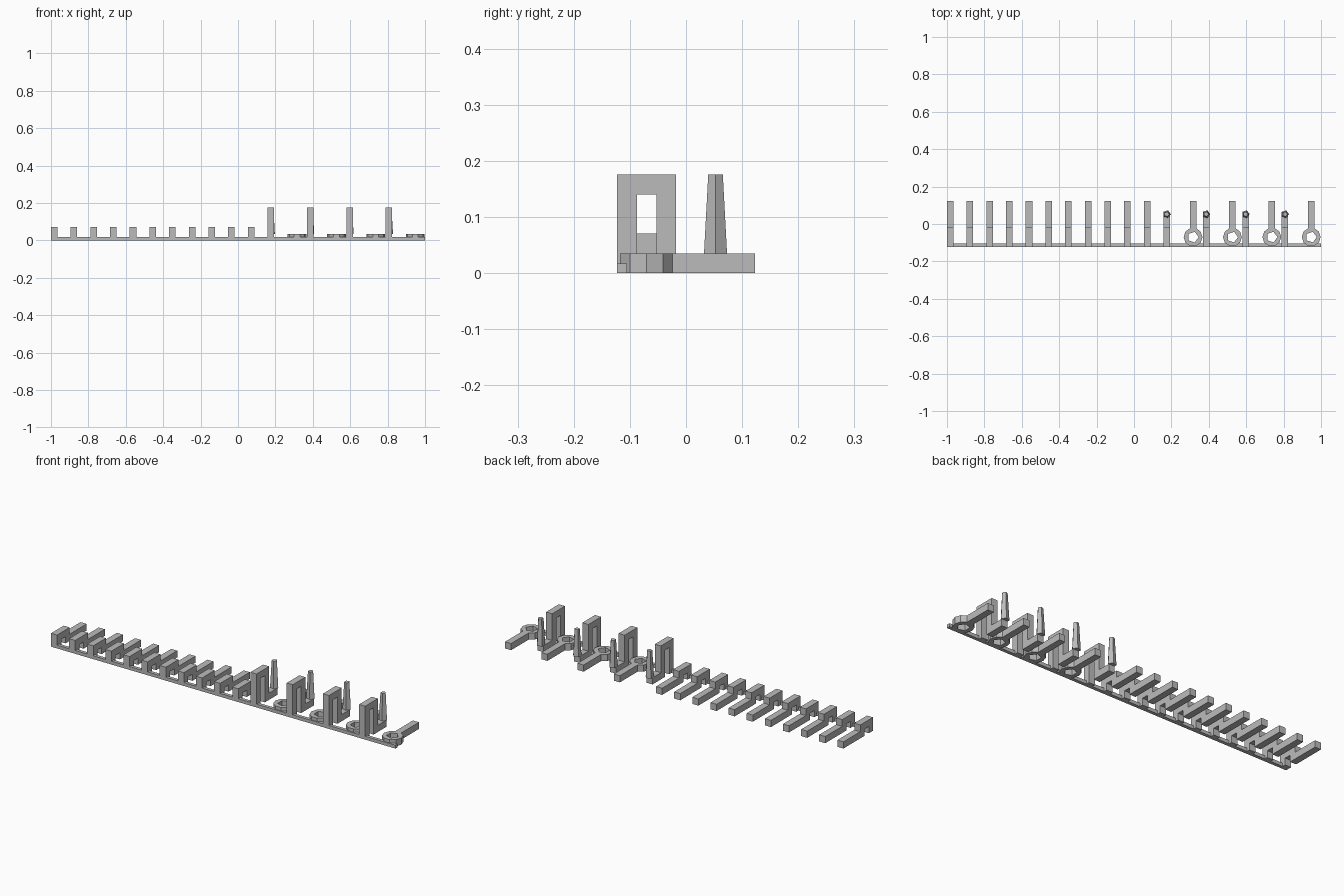
import bpy, math

if "Cube" in bpy.data.objects:
    bpy.data.objects.remove(bpy.data.objects["Cube"])

U = 2 / 114  # building unit: the strip is 114 units long

gray = bpy.data.materials.new("light gray")
gray.diffuse_color = (0.5, 0.5, 0.5, 1)
gray.use_nodes = True
gray.node_tree.nodes["Principled BSDF"].inputs["Base Color"].default_value = gray.diffuse_color


def make(name, verts, faces):
    me = bpy.data.meshes.new(name)
    me.from_pydata([tuple(c * U for c in v) for v in verts], [], faces)
    me.materials.append(gray)
    ob = bpy.data.objects.new(name, me)
    bpy.context.collection.objects.link(ob)
    return ob


def box(name, x0, x1, y0, y1, z0, z1):
    return extrude_x(name, [(y0, z0), (y1, z0), (y1, z1), (y0, z1)], x0, x1)


def extrude_x(name, profile, x0, x1):
    """Extrude a counter-clockwise (y, z) profile along x."""
    n = len(profile)
    verts = [(x, y, z) for x in (x0, x1) for y, z in profile]
    faces = [list(range(n))[::-1], list(range(n, 2 * n))]
    faces += [(i, (i + 1) % n, n + (i + 1) % n, n + i) for i in range(n)]
    return make(name, verts, faces)


def arch(name, x, height, end):
    """Two-legged arch with a low bar running backwards."""
    extrude_x(name, [(-7, 0), (-5, 0), (-5, height - 2), (-3, height - 2),
                     (-3, 0), (end, 0), (end, 2), (-1, 2),
                     (-1, height), (-7, height)], x - 1, x + 1)


def spike(name, x, y):
    """Tapered five-sided post."""
    n = 5
    verts = [(x + r * math.cos(math.tau * i / n), y + r * math.sin(math.tau * i / n), z)
             for r, z in ((1.23, 2), (0.78, 10)) for i in range(n)]
    faces = [list(range(n))[::-1], list(range(n, 2 * n))]
    faces += [(i, (i + 1) % n, n + (i + 1) % n, n + i) for i in range(n)]
    make(name, verts, faces)


def ring(name, x, y):
    """Ten-sided ring around a five-sided hole."""
    n, verts, faces = 10, [], []
    for outer, z in ((True, 0), (True, 2), (False, 2), (False, 0)):
        for i in range(n):
            r = 2.87 if outer else 1.7 * (math.cos(math.pi / 5) if i % 2 else 1)
            a = math.tau * i / n
            verts.append((x + r * math.cos(a), y + r * math.sin(a), z))
    for k in range(4):
        for i in range(n):
            j, m = (i + 1) % n, (k + 1) % 4
            faces.append((k * n + i, k * n + j, m * n + j, m * n + i))
    make(name, verts, faces)


# thin strip joining everything along the front
box("front_strip", -57, 57, -7, -6, 0, 1)

# row of low arches
for i in range(11):
    arch(f"low_arch_{i + 1}", -56 + 6 * i, 4, 7)

# tall arches with posts, alternating with ringed bars
for i in range(4):
    x = 10 + 12 * i
    arch(f"tall_arch_{i + 1}", x, 10, 3)
    spike(f"post_{i + 1}", x, 3)
    ring(f"ring_{i + 1}", x + 8, -4)
    box(f"ring_bar_{i + 1}", x + 7, x + 9, -1.9, 7, 0, 2)
